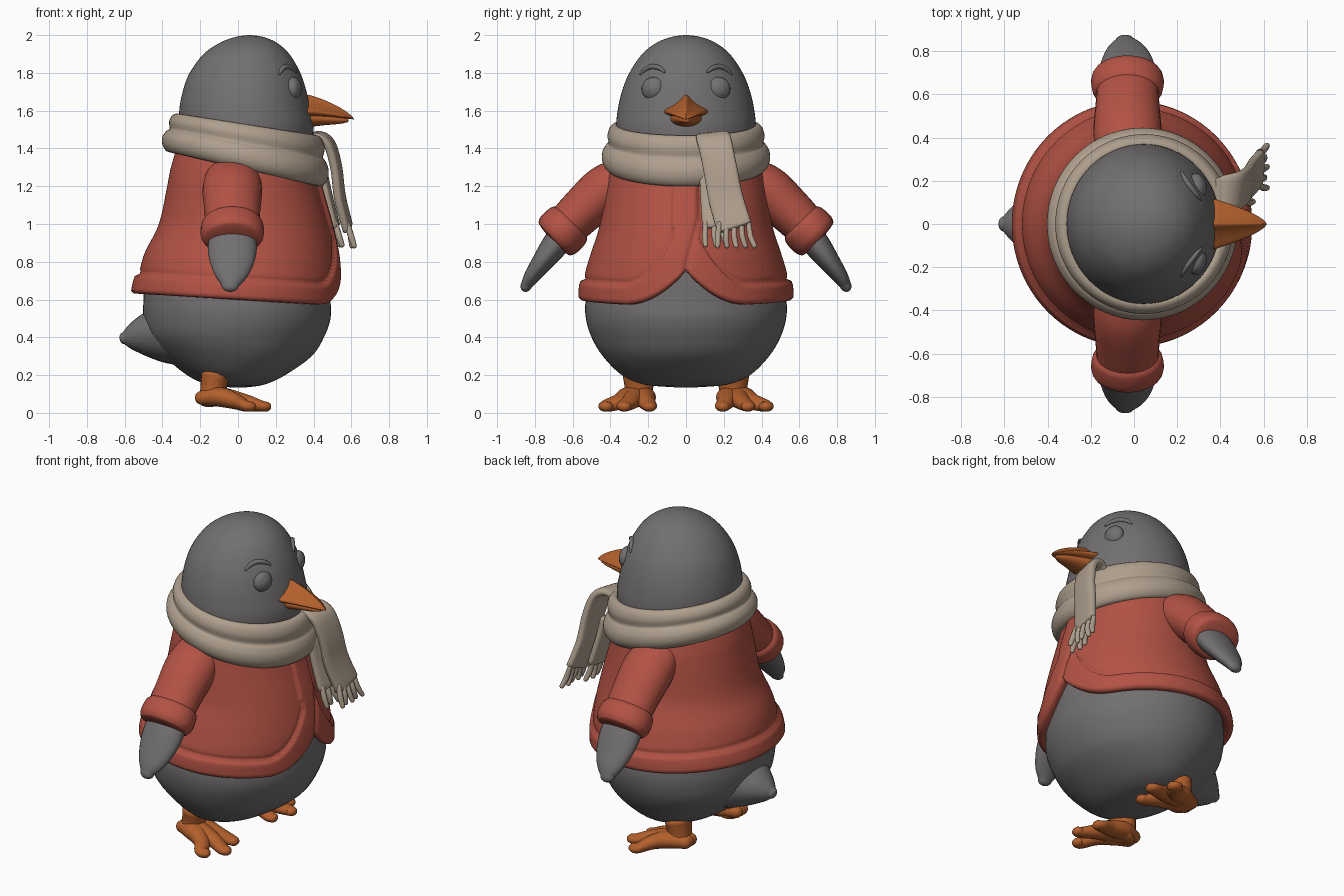
import bpy, bmesh, math
from mathutils import Vector

if "Cube" in bpy.data.objects:
    bpy.data.objects.remove(bpy.data.objects["Cube"])

def material(name, rgb):
    m = bpy.data.materials.new(name)
    m.diffuse_color = (*rgb, 1)
    m.use_nodes = True
    m.node_tree.nodes["Principled BSDF"].inputs["Base Color"].default_value = m.diffuse_color
    return m

GREY = material("grey feathers", (0.17, 0.16, 0.165))
RED = material("coat red", (0.45, 0.085, 0.058))
BEIGE = material("scarf beige", (0.43, 0.35, 0.27))
ORANGE = material("beak orange", (0.45, 0.115, 0.025))
X, Y, Z = Vector((1, 0, 0)), Vector((0, 1, 0)), Vector((0, 0, 1))

def loft(name, rings, mat, wrap=False, caps=True):
    """Skin a list of closed rings."""
    bm = bmesh.new()
    vs = [[bm.verts.new(p) for p in r] for r in rings]
    n = len(vs[0])
    for i in range(len(vs) if wrap else len(vs) - 1):
        a, b = vs[i], vs[(i + 1) % len(vs)]
        for j in range(n):
            k = (j + 1) % n
            bm.faces.new((a[j], a[k], b[k], b[j]))
    if caps and not wrap:
        bm.faces.new(vs[0])
        bm.faces.new(vs[-1])
    bmesh.ops.recalc_face_normals(bm, faces=bm.faces)
    me = bpy.data.meshes.new(name)
    bm.to_mesh(me)
    bm.free()
    me.materials.append(mat)
    for p in me.polygons:
        p.use_smooth = True
    ob = bpy.data.objects.new(name, me)
    bpy.context.collection.objects.link(ob)
    return ob

def catmull(keys, steps, closed=False):
    """Smooth curve through tuples."""
    n, out = len(keys), []
    get = (lambda i: keys[i % n]) if closed else (lambda i: keys[max(0, min(n - 1, i))])
    for i in range(n if closed else n - 1):
        for s in range(steps):
            t = s / steps
            out.append(tuple(0.5 * (2 * b + (c - a) * t + (2 * a - 5 * b + 4 * c - d) * t * t
                                    + (3 * b - a - 3 * c + d) * t ** 3)
                             for a, b, c, d in zip(get(i - 1), get(i), get(i + 1), get(i + 2))))
    if not closed:
        out.append(tuple(keys[-1]))
    return out

def tube(name, keys, mat, side=X, n=24, steps=5, power=2.0, cap=1.0):
    """Elliptical tube through (x, y, z, half width, half thickness), domed ends."""
    pts = catmull(keys, steps)
    frames = []
    for i, p in enumerate(pts):
        t = (Vector(pts[min(i + 1, len(pts) - 1)][:3]) - Vector(pts[max(i - 1, 0)][:3])).normalized()
        u = (side - t * side.dot(t)).normalized()
        frames.append((Vector(p[:3]), t, u, t.cross(u), p[3], p[4]))
    def ring(f, off=0.0, s=1.0):
        c, t, u, v, a, b = f
        out = []
        for k in range(n):
            q = 2 * math.pi * k / n
            cu, sv = math.cos(q), math.sin(q)
            e = 2 / power
            out.append(c + t * off + u * (a * s * math.copysign(abs(cu) ** e, cu))
                       + v * (b * s * math.copysign(abs(sv) ** e, sv)))
        return out
    dome = [math.radians(d) for d in (86, 65, 45, 22)]
    rings = [ring(frames[0], -frames[0][5] * cap * math.sin(d), math.cos(d)) for d in dome]
    rings += [ring(f) for f in frames]
    rings += [ring(frames[-1], frames[-1][5] * cap * math.sin(d), math.cos(d)) for d in reversed(dome)]
    return loft(name, rings, mat)

def at_height(curve, z):
    """Linear lookup in a dense (z, centre x, radius x, radius y) curve."""
    for a, b in zip(curve, curve[1:]):
        if a[0] <= z <= b[0]:
            t = (z - a[0]) / (b[0] - a[0])
            return [p + (q - p) * t for p, q in zip(a, b)]
    return curve[0] if z < curve[0][0] else curve[-1]

# body and head
body = catmull([(.135, 0, .04, .05), (.15, -.01, .15, .22), (.2, -.01, .26, .34), (.3, 0, .39, .44),
                (.4, -.01, .465, .5), (.5, -.005, .495, .53), (.6, -.005, .495, .53), (.75, 0, .485, .49),
                (1.0, .03, .42, .41), (1.3, .04, .35, .36), (1.5, .045, .355, .37), (1.6, .037, .348, .362),
                (1.7, .035, .328, .34), (1.8, .037, .293, .30), (1.9, .045, .227, .232),
                (1.96, .055, .15, .155), (1.99, .06, .075, .078), (2.0, .06, .01, .01)], 4)
loft("body", [[(c + rx * math.cos(q), ry * math.sin(q), z)
               for q in (2 * math.pi * k / 64 for k in range(64))] for z, c, rx, ry in body], GREY)

def face_x(y, z):
    _, c, rx, ry = at_height(body, z)
    return c + rx * math.sqrt(max(0, 1 - (y / ry) ** 2))

# tail
tube("tail", [(-.25, 0, .43, .30, .19), (-.40, 0, .42, .22, .155), (-.50, 0, .41, .14, .11),
              (-.57, 0, .40, .075, .065), (-.605, 0, .395, .035, .032)], GREY, side=Y, cap=.7)

# coat with rounded front corners, raised trim and a hem rolled inward
coat = catmull([(.5, -.01, .545, .54), (.58, -.01, .54, .55), (.66, -.008, .538, .55), (.75, .003, .525, .532),
                (.85, .012, .505, .502), (1.0, .033, .452, .455), (1.2, .027, .402, .425),
                (1.3, .03, .385, .405), (1.45, .035, .345, .36)], 5)
ROWS, SEGS = 62, 288
rings = []
for r in range(ROWS + 4):
    ring = []
    for k in range(SEGS):
        q = 2 * math.pi * k / SEGS
        cx, sy = math.cos(q), math.sin(q)
        base = .615 - .032 * cx
        y0 = abs(.55 * sy)
        notch = .185 * max(0, 1 - y0 / .33) ** 2 if cx > 0 else 0
        z = 1.45 + (base + notch - 1.45) * min(1, r / ROWS)
        _, c, rx, ry = at_height(coat, z)
        trim = base + .095
        if cx > 0:
            y = abs(ry * sy)
            trim = 1.6 if y < .07 else trim + .25 * max(0, 1 - (y - .07) / .27) ** 2
        s = max(0, min(1, (trim - z) / .015))
        d = .018 * s * s * (3 - 2 * s) - .010 * math.exp(-((trim - z) / .012) ** 2)
        if cx > 0:  # centre closure
            d -= .016 * math.exp(-((ry * sy - .065 * max(0, min(1, (z - .77) / .25))) / .010) ** 2)
        dr, dz = [(0, 0), (-.012, -.014), (-.035, -.016), (-.075, .012)][max(0, r - ROWS)]
        ring.append((c + (rx + d + dr) * cx, (ry + d + dr) * sy, z + dz))
    rings.append(ring)
loft("coat", rings, RED, caps=False)

# arms, cuffs, eyes, brows, feet on both sides
for s, tag in ((1, "left"), (-1, "right")):
    tube(tag + "_sleeve", [(-.025, s * .30, 1.27, .14, .10), (-.03, s * .42, 1.185, .158, .132),
                           (-.03, s * .55, 1.07, .148, .122), (-.03, s * .66, .96, .142, .11)], RED, cap=.3)
    tube(tag + "_cuff", [(-.03, s * .607, 1.01, .15, .118), (-.03, s * .622, .995, .163, .131),
                         (-.03, s * .65, .967, .168, .136), (-.03, s * .678, .94, .166, .134),
                         (-.03, s * .697, .922, .152, .122)], RED, cap=.12)
    tube(tag + "_flipper", [(-.03, s * .64, .96, .12, .075), (-.03, s * .70, .88, .13, .07),
                            (-.032, s * .76, .80, .118, .056), (-.037, s * .815, .725, .085, .042),
                            (-.042, s * .845, .675, .046, .03)], GREY, cap=1.2)
    ex = face_x(.17, 1.715)
    for part, off, rad in (("_eyelid", -.022, .064), ("_eye", -.012, .052)):
        tube(tag + part, [(ex + off - .006, s * .17, 1.715, rad, rad * .98),
                          (ex + off + .006, s * .172, 1.715, rad, rad * .98)], GREY, side=Y, steps=2, cap=.55)
    brow = [(.115, 1.805, .006), (.14, 1.825, .012), (.18, 1.833, .014), (.215, 1.818, .012), (.24, 1.795, .006)]
    tube(tag + "_brow", [(face_x(y, z) + .004, s * y, z, w, w) for y, z, w in brow], GREY, n=12)
    tube(tag + "_ankle", [(-.12, s * .25, .20, .075, .085), (-.13, s * .25, .12, .07, .075),
                          (-.12, s * .26, .075, .085, .085)], ORANGE, side=X, cap=.4)
    for i, (hy, tx, ty) in enumerate(((.28, .06, .42), (.26, .14, .325), (.23, .10, .195))):
        tube(f"{tag}_toe_{i + 1}", [(-.19, s * hy, .08, .04, .038), (-.10, s * (hy * .85 + ty * .15), .085, .065, .052),
                                    ((tx - .08) / 2, s * (hy + ty) / 2, .06, .048, .042),
                                    (tx - .02, s * ty, .037, .042, .03),
                                    (tx + .01, s * ty, .033, .035, .026)], ORANGE, side=Y)

# beak: ridged upper half, smaller rounded lower half
ridge = catmull([(0, .088), (.03, .06), (.07, .03), (.118, .0), (.085, -.025), (0, -.03),
                 (-.085, -.025), (-.118, 0), (-.07, .03), (-.03, .06)], 3, closed=True)
beak = catmull([(.30, 1.60, .95), (.36, 1.598, 1.0), (.44, 1.592, .80), (.53, 1.578, .50),
                (.59, 1.563, .22), (.613, 1.555, .04)], 4)
loft("upper_beak", [[(x, y * w, z + h * w) for y, h in ridge] for x, z, w in beak], ORANGE)
tube("lower_beak", [(.30, 0, 1.56, .085, .05), (.37, 0, 1.558, .085, .045), (.46, 0, 1.555, .06, .032),
                    (.54, 0, 1.55, .035, .02), (.575, 0, 1.548, .018, .01)], ORANGE, side=Y)

# scarf ring: two rolls, tilted down toward the front
fold = catmull([(.345, .085), (.37, .108), (.40, .095), (.416, .055), (.41, .015), (.425, .0),
                (.444, -.035), (.442, -.08), (.415, -.115), (.375, -.11), (.34, -.07), (.34, 0)], 3, closed=True)
rings = []
for k in range(80):
    q = 2 * math.pi * k / 80
    fat = 1.05 + .12 * math.cos(q)
    rings.append([(.043 + .99 * r * math.cos(q) + .08 * h, r * math.sin(q),
                   1.413 + h * fat - .19 * r * math.cos(q)) for r, h in fold])
loft("scarf_ring", rings, BEIGE, wrap=True)

# hanging scarf ends with fringe
ACROSS = Vector((.12, 1, .1))
tube("scarf_front_end", [(.38, .13, 1.45, .075, .02), (.43, .14, 1.462, .088, .024), (.485, .155, 1.42, .09, .026),
                         (.52, .18, 1.30, .09, .026), (.54, .21, 1.14, .092, .026), (.58, .255, .985, .094, .024)],
     BEIGE, side=ACROSS, power=3.5, cap=.5)
tube("scarf_back_end", [(.45, .13, 1.28, .06, .02), (.475, .14, 1.15, .065, .022), (.515, .155, .99, .07, .022)],
     BEIGE, side=ACROSS, power=3.5, cap=.5)

def fringe(name, count, x, y, z, width):
    for i in range(count):
        f = (i / (count - 1) - .5) * 2 * width
        tube(f"{name}_{i + 1}", [(x, y + f, z + .02, .014, .014), (x + .018, y + f * 1.1, z - .045, .017, .016),
                                 (x + .035 - .012 * (i % 2), y + f * 1.25 + .01, z - .095, .014, .014)],
             BEIGE, n=10, steps=3)

fringe("front_fringe", 5, .58, .255, .98, .078)
fringe("back_fringe", 3, .515, .15, .985, .045)
